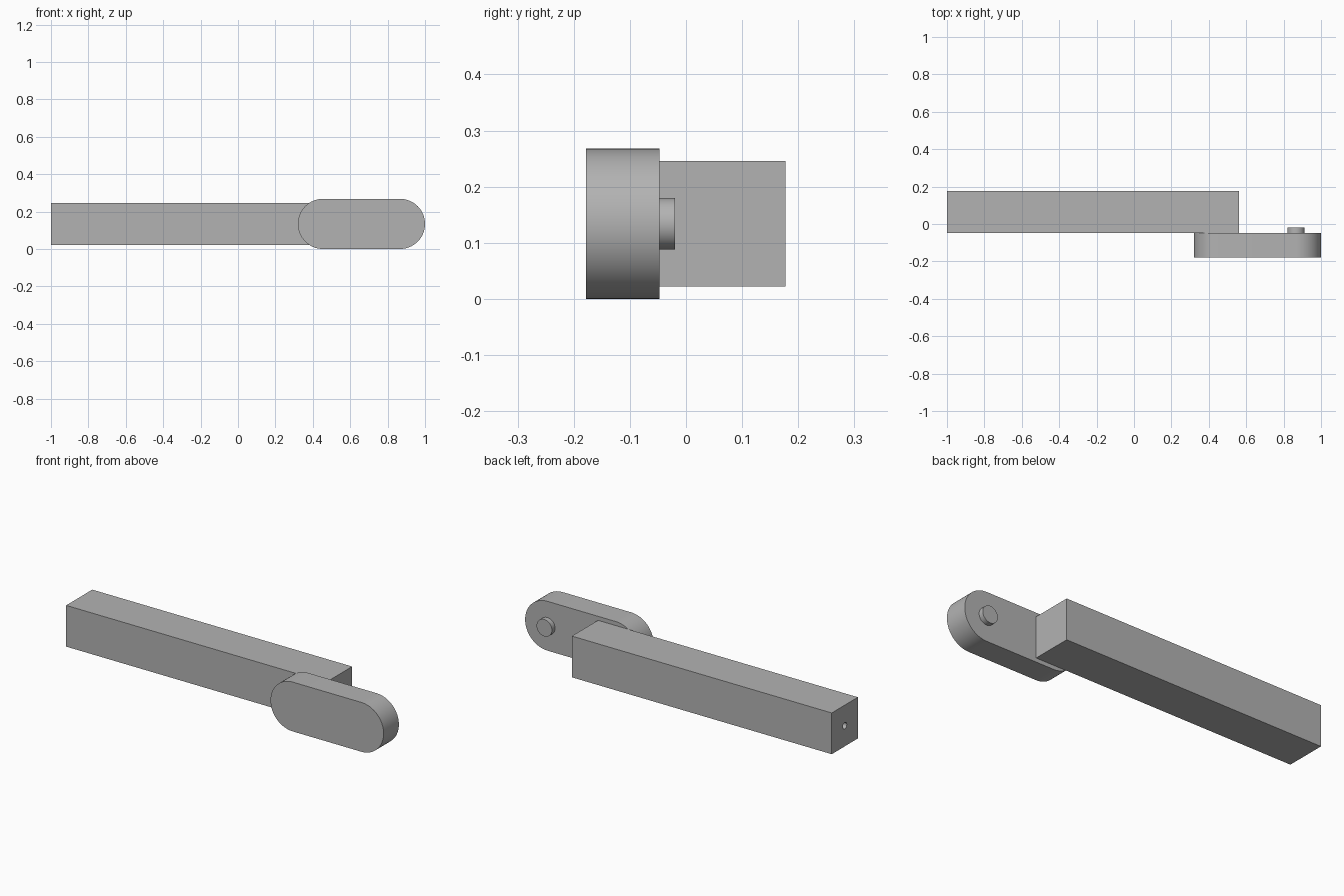
import bpy
import bmesh
from math import pi, cos, sin, radians
from mathutils import Matrix

cube = bpy.data.objects.get("Cube")
if cube:
    bpy.data.objects.remove(cube, do_unlink=True)

grey = bpy.data.materials.new("plain grey")
grey.use_nodes = True
colour = (0.45, 0.45, 0.45, 1)
grey.diffuse_color = colour
grey.node_tree.nodes["Principled BSDF"].inputs["Base Color"].default_value = colour

MID_Z = 0.134          # shared centre height
JOINT_Y = -0.047       # plane where the bar meets the link
LINK_R = 0.134


def finish(name, bm):
    bmesh.ops.recalc_face_normals(bm, faces=bm.faces)
    mesh = bpy.data.meshes.new(name)
    bm.to_mesh(mesh)
    bm.free()
    mesh.materials.append(grey)
    obj = bpy.data.objects.new(name, mesh)
    bpy.context.collection.objects.link(obj)
    return obj


def smooth(obj):
    bpy.ops.object.select_all(action="DESELECT")
    obj.select_set(True)
    bpy.context.view_layer.objects.active = obj
    bpy.ops.object.shade_smooth_by_angle(angle=radians(30))


def slot_prism(name, x0, x1, radius, y0, y1, steps=32):
    """Round-ended plate (a disc when x0 equals x1), extruded along y."""
    bm = bmesh.new()
    outline = []
    for centre, start in ((x1, -pi / 2), (x0, pi / 2)):
        for i in range(steps + 1):
            a = start + pi * i / steps
            outline.append(bm.verts.new((centre + radius * cos(a), y0,
                                         MID_Z + radius * sin(a))))
    bmesh.ops.remove_doubles(bm, verts=outline, dist=1e-5)
    face = bm.faces.new(bm.verts)
    side = bmesh.ops.extrude_face_region(bm, geom=[face])["geom"]
    moved = [v for v in side if isinstance(v, bmesh.types.BMVert)]
    bmesh.ops.translate(bm, verts=moved, vec=(0, y1 - y0, 0))
    obj = finish(name, bm)
    smooth(obj)
    return obj


# Square bar
bm = bmesh.new()
bmesh.ops.create_cube(bm, size=1, matrix=Matrix.Translation((-0.219, 0.065, MID_Z))
                      @ Matrix.Diagonal((1.562, 0.224, 0.224, 1)))
bar = finish("square_bar", bm)

# Small blind hole in the end of the bar
bm = bmesh.new()
bmesh.ops.create_cone(bm, cap_ends=True, segments=32, radius1=0.017, radius2=0.017,
                      depth=0.4, matrix=Matrix.Translation((-1, 0.065, MID_Z))
                      @ Matrix.Rotation(pi / 2, 4, "Y"))
cutter = finish("hole_cutter", bm)
cutter.hide_render = True
hole = bar.modifiers.new("end_hole", "BOOLEAN")
hole.object = cutter
hole.operation = "DIFFERENCE"
hole.solver = "EXACT"
bpy.context.view_layer.objects.active = bar
bpy.ops.object.modifier_apply(modifier=hole.name)
bpy.data.objects.remove(cutter, do_unlink=True)
smooth(bar)

# Round-ended link and its pin
slot_prism("link_plate", 0.32 + LINK_R, 1 - LINK_R, LINK_R, -0.178, JOINT_Y)
slot_prism("link_pin", 1 - LINK_R, 1 - LINK_R, 0.046, JOINT_Y, -0.02)
